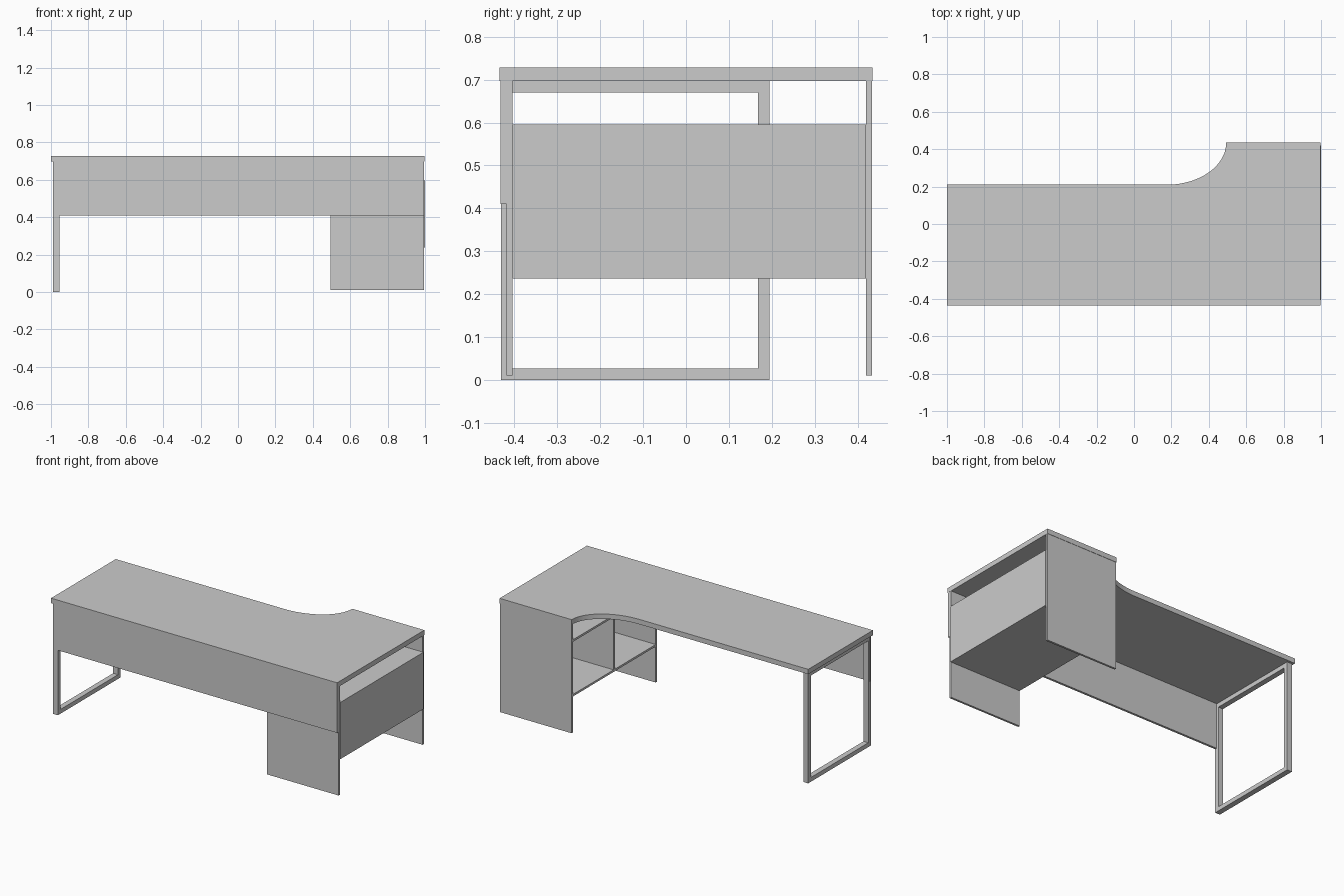
import bpy, bmesh
from math import sin, cos, pi

if "Cube" in bpy.data.objects:
    bpy.data.objects.remove(bpy.data.objects["Cube"])


def prism(name, outline, z0, z1):
    """Extrude a flat outline in x, y between two heights."""
    bm = bmesh.new()
    face = bm.faces.new([bm.verts.new((x, y, z0)) for x, y in outline])
    ext = bmesh.ops.extrude_face_region(bm, geom=[face])
    verts = [v for v in ext["geom"] if isinstance(v, bmesh.types.BMVert)]
    bmesh.ops.translate(bm, verts=verts, vec=(0, 0, z1 - z0))
    bmesh.ops.recalc_face_normals(bm, faces=bm.faces)
    mesh = bpy.data.meshes.new(name)
    bm.to_mesh(mesh)
    bm.free()
    obj = bpy.data.objects.new(name, mesh)
    bpy.context.collection.objects.link(obj)
    return obj


def box(name, x, y, z):
    return prism(name, [(x[0], y[0]), (x[1], y[0]), (x[1], y[1]), (x[0], y[1])], *z)


# Desktop with a curved return on the user side
N = 20
curve = [(0.175 + 0.318 * sin(pi / 2 * i / N), 0.435 - 0.225 * cos(pi / 2 * i / N))
         for i in range(N + 1)]
top = prism("desktop", [(-1, 0.21), (-1, -0.435), (0.996, -0.435), (0.996, 0.435)]
            + curve[::-1], 0.697, 0.728)
bpy.context.view_layer.objects.active = top
top.select_set(True)
bpy.ops.object.shade_smooth_by_angle()

# Modesty panel across the front
box("modesty_panel", (-0.99, 0.995), (-0.432, -0.418), (0.41, 0.697))

# Left loop leg made from square tube
LX, T = (-0.989, -0.955), 0.027
Y0, Y1, ZT = -0.4315, 0.195, 0.697
for name, z in (("leg_floor_bar", 0), ("leg_top_bar", ZT - T)):
    box(name, LX, (Y0, Y1), (z, z + T))
for name, y in (("leg_front_post", Y0), ("leg_back_post", Y1 - T)):
    box(name, LX, (y, y + T), (T, ZT - T))

# Cabinet supporting the right end
CX = (0.495, 0.995)
for name, y in (("cabinet_front_side", (-0.418, -0.405)), ("cabinet_back_side", (0.42, 0.433))):
    box(name, CX, y, (0.01, 0.697))
for name, z in (("cabinet_bottom", 0.237), ("cabinet_shelf", 0.582)):
    box(name, CX, (-0.405, 0.42), (z, z + 0.013))
box("cabinet_divider", CX, (0.001, 0.014), (0.25, 0.582))
box("cabinet_outer_panel", (0.988, 1.0), (-0.405, 0.42), (0.237, 0.595))
